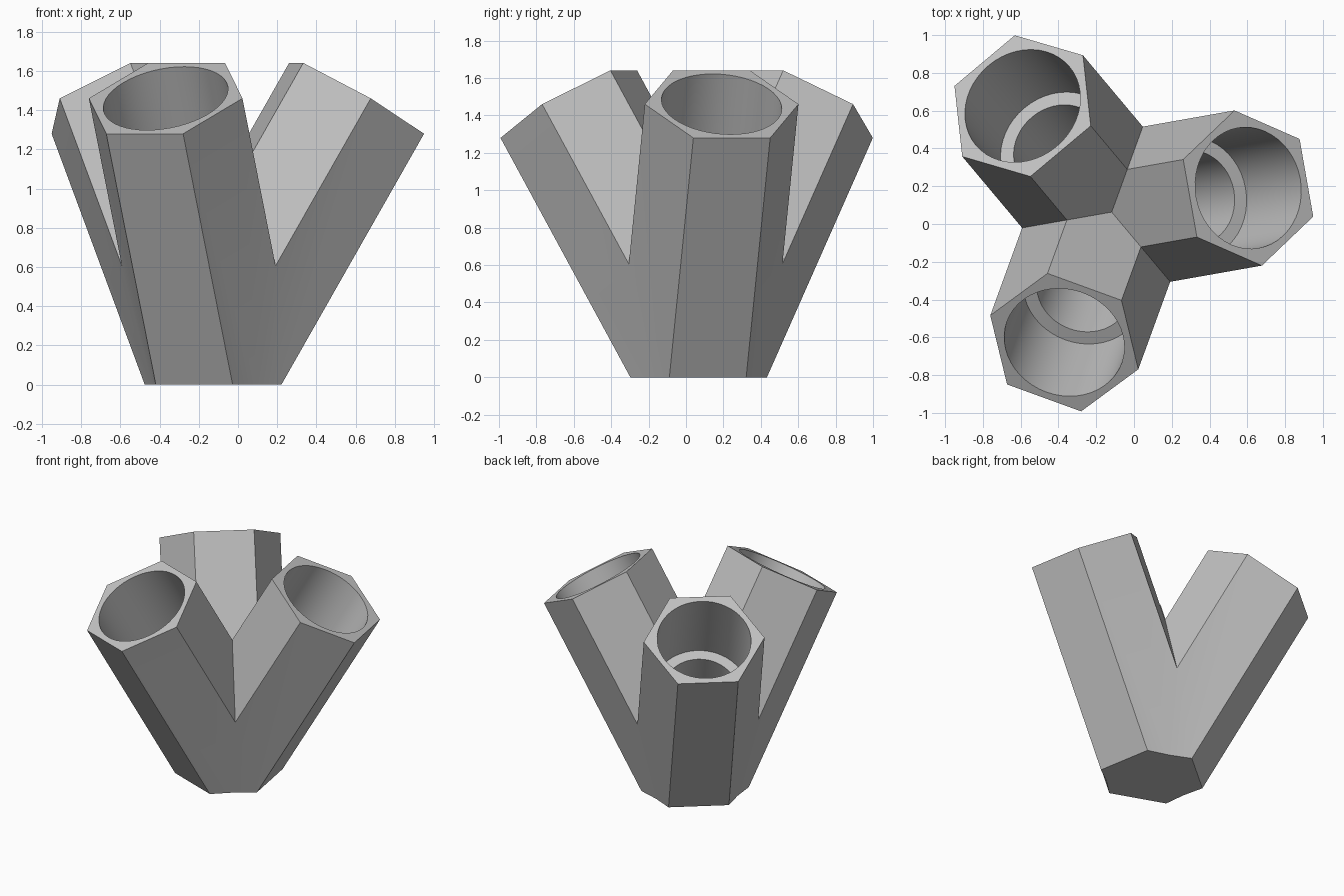
import bpy, bmesh
from math import radians, sin, cos, pi
from mathutils import Matrix, Vector

old = bpy.data.objects.get("Cube")
if old:
    bpy.data.objects.remove(old, do_unlink=True)

HEX_R = 0.417            # corner radius of each socket arm
TOP = 1.468              # distance from the crossing point to the rim
LEDGE = 0.88             # step inside the bore
FLOOR = 0.45             # end of the narrow bore
BORE_R, HOLE_R = 0.323, 0.25
SEGS = 48

bm = bmesh.new()


def ring(radius, z, count, start=0.0):
    angles = [start + 2 * pi * i / count for i in range(count)]
    return [bm.verts.new((radius * cos(a), radius * sin(a), z)) for a in angles]


def skin(a, b):
    n = len(a)
    for i in range(n):
        j = (i + 1) % n
        bm.faces.new((a[i], a[j], b[j], b[i]))


# One hexagonal arm with a stepped bore, upright
hex_low = ring(HEX_R, -0.7, 6, pi / 6)
hex_top = ring(HEX_R, TOP, 6, pi / 6)
rim = ring(BORE_R, TOP, SEGS, pi / 6)
ledge_outer = ring(BORE_R, LEDGE, SEGS, pi / 6)
ledge_inner = ring(HOLE_R, LEDGE, SEGS, pi / 6)
floor = ring(HOLE_R, FLOOR, SEGS, pi / 6)
skin(hex_low, hex_top)
skin(rim, ledge_outer)
skin(ledge_outer, ledge_inner)
skin(ledge_inner, floor)
bm.faces.new(floor)

# Flat rim, one face per side of the hexagon
step = SEGS // 6
for i in range(6):
    arc = [rim[(i * step + k) % SEGS] for k in range(step + 1)]
    bm.faces.new([hex_top[i], hex_top[(i + 1) % 6]] + arc[::-1])

# Lean the arm outwards, then trim it to the ground and to its third of the model
lean = Matrix.Translation((0, 0, 0.189)) @ Matrix.Rotation(radians(30), 4, 'Y')
bmesh.ops.transform(bm, matrix=lean, verts=bm.verts)
s60, c60 = sin(pi / 3), cos(pi / 3)
for normal in ((0, 0, -1), (-s60, c60, 0), (-s60, -c60, 0)):
    bmesh.ops.bisect_plane(bm, geom=bm.verts[:] + bm.edges[:] + bm.faces[:], dist=1e-5,
                           plane_co=(0, 0, 0), plane_no=normal, clear_outer=True)

# Repeat around the centre and weld the three arms
arm = bm.verts[:] + bm.edges[:] + bm.faces[:]
for turn in (120, 240):
    copy = bmesh.ops.duplicate(bm, geom=arm)["geom"]
    bmesh.ops.rotate(bm, cent=(0, 0, 0), matrix=Matrix.Rotation(radians(turn), 3, 'Z'),
                     verts=[v for v in copy if isinstance(v, bmesh.types.BMVert)])
bmesh.ops.remove_doubles(bm, verts=bm.verts, dist=1e-4)

# Close the base and merge the flat faces shared by neighbouring arms
open_edges = [e for e in bm.edges if e.is_boundary and all(v.co.z < 0.001 for v in e.verts)]
bmesh.ops.holes_fill(bm, edges=open_edges, sides=0)
low_verts = [v for v in bm.verts if v.co.z < 0.62]
low_edges = [e for e in bm.edges if all(v.co.z < 0.62 for v in e.verts)]
bmesh.ops.dissolve_limit(bm, angle_limit=0.01, verts=low_verts, edges=low_edges)
bmesh.ops.recalc_face_normals(bm, faces=bm.faces)

# Turn to the final heading and centre it
place = Matrix.Translation((-0.118, 0.063, 0)) @ Matrix.Rotation(radians(10), 4, 'Z')
bmesh.ops.transform(bm, matrix=place, verts=bm.verts)

mesh = bpy.data.meshes.new("three_way_socket")
bm.to_mesh(mesh)
bm.free()
obj = bpy.data.objects.new("three_way_socket", mesh)
bpy.context.collection.objects.link(obj)

# Plain grey material
grey = bpy.data.materials.new("light_grey")
grey.use_nodes = True
colour = (0.53, 0.53, 0.53, 1)
grey.diffuse_color = colour
grey.node_tree.nodes["Principled BSDF"].inputs["Base Color"].default_value = colour
mesh.materials.append(grey)

# Smooth bores, crisp edges
bpy.ops.object.select_all(action='DESELECT')
obj.select_set(True)
bpy.context.view_layer.objects.active = obj
bpy.ops.object.shade_smooth_by_angle(angle=radians(25))
